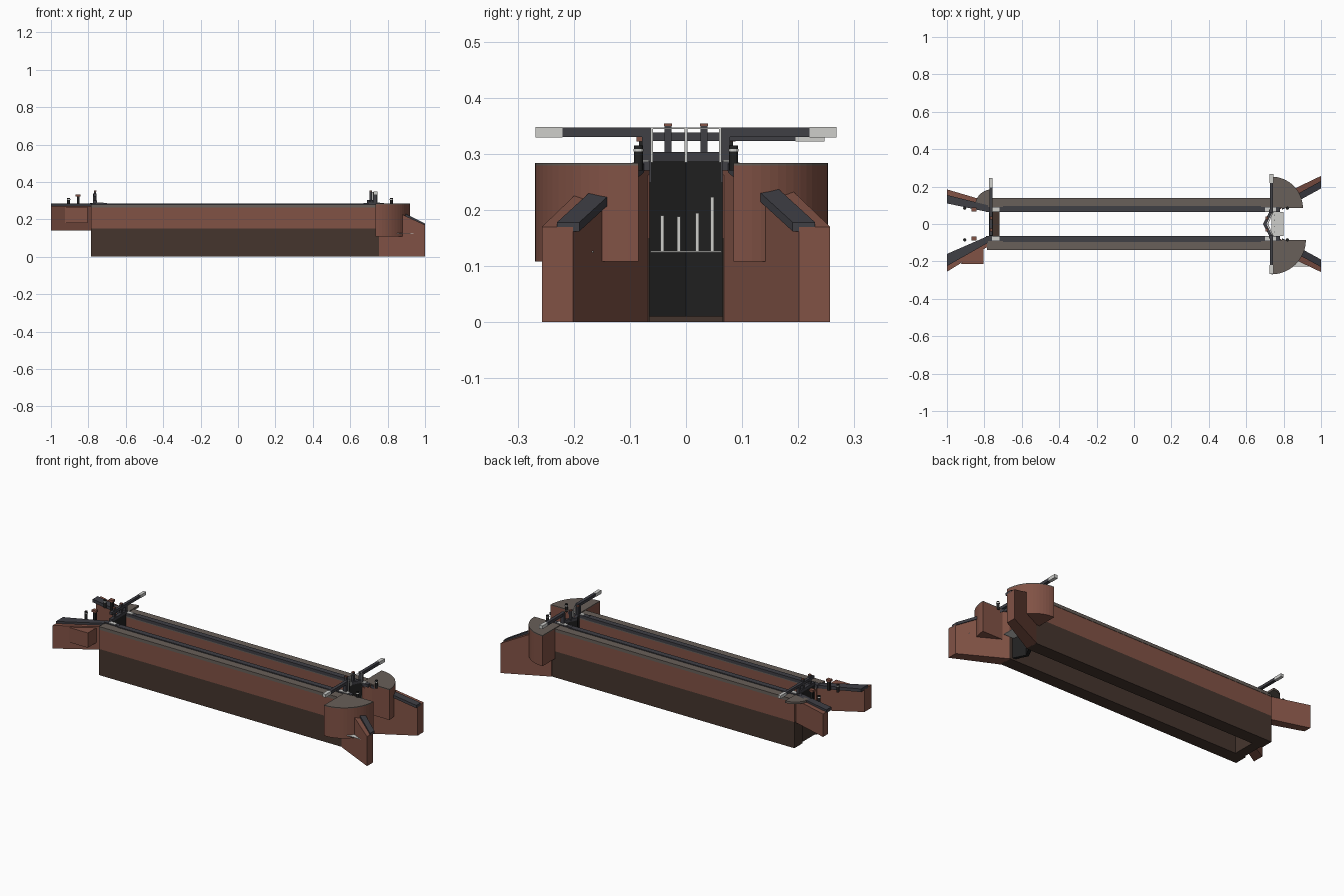
import bpy, bmesh, math
from mathutils import Vector

cube = bpy.data.objects.get("Cube")
if cube:
    bpy.data.objects.remove(cube)


def material(name, *rgb):
    m = bpy.data.materials.new(name)
    m.use_nodes = True
    m.diffuse_color = (*rgb, 1)
    m.node_tree.nodes["Principled BSDF"].inputs["Base Color"].default_value = (*rgb, 1)
    return m


BRICK = material("red brick", .22, .085, .06)
DAMP = material("damp brick", .06, .036, .027)
PAVING = material("grey paving", .14, .115, .1)
COPING = material("dark coping", .05, .05, .06)
GATE = material("black timber", .015, .015, .015)
WHITE = material("white paint", .62, .62, .6)


def prism(name, pts, low, high, mat):
    """Upright prism; low and high are heights, or functions of x."""
    lo = low if callable(low) else lambda x: low
    hi = high if callable(high) else lambda x: high
    bm = bmesh.new()
    a = [bm.verts.new((x, y, lo(x))) for x, y in pts]
    b = [bm.verts.new((x, y, hi(x))) for x, y in pts]
    n = len(pts)
    bm.faces.new(a[::-1])
    bm.faces.new(b)
    for i in range(n):
        j = (i + 1) % n
        bm.faces.new((a[i], a[j], b[j], b[i]))
    bmesh.ops.recalc_face_normals(bm, faces=bm.faces)
    me = bpy.data.meshes.new(name)
    bm.to_mesh(me)
    bm.free()
    me.materials.append(mat)
    ob = bpy.data.objects.new(name, me)
    bpy.context.collection.objects.link(ob)
    return ob


def box(name, x0, x1, y0, y1, z0, z1, mat):
    return prism(name, [(x0, y0), (x1, y0), (x1, y1), (x0, y1)], z0, z1, mat)


def post(name, x, y, r, z0, z1, mat, sides=12):
    pts = [(x + r * math.cos(t * math.tau / sides), y + r * math.sin(t * math.tau / sides))
           for t in range(sides)]
    return prism(name, pts, z0, z1, mat)


def sector(name, x, y, r, start, z0, z1, mat, steps=16):
    arc = [math.radians(start + 90 * i / steps) for i in range(steps + 1)]
    pts = [(x, y)] + [(x + r * math.cos(t), y + r * math.sin(t)) for t in arc]
    return prism(name, pts, z0, z1, mat)


def slab(name, x0, x1, a0, a1, b0, b1, low, high, mat):
    """Splayed wall: y runs a0..a1 at x0 and b0..b1 at x1."""
    return prism(name, [(x0, a0), (x1, b0), (x1, b1), (x0, a1)], low, high, mat)


def slope(x):
    return .17 + min((1 - x) * .5, .112)


TOP = .28
for s, side in ((1, "left"), (-1, "right")):
    def sbox(name, x0, x1, y0, y1, z0, z1, mat):
        return box(f"{side}_{name}", x0, x1, s * y0, s * y1, z0, z1, mat)

    # Chamber wall in layers
    sbox("wall_base", -.785, .76, .065, .138, 0, .15, DAMP)
    sbox("wall_brick", -.785, .76, .065, .138, .15, .262, BRICK)
    sbox("wall_paving", -.785, .74, .065, .14, .262, TOP, PAVING)
    sbox("wall_coping", -.7, .68, .064, .095, .268, .285, COPING)
    for x0, x1 in ((-.79, -.7), (.67, .78)):
        sbox("coping_stone", x0, x1, .064, .09, .27, .286, COPING)
        sbox("coping_stone_paint", x0 + .03, x1 - .02, .066, .088, .286, .289, WHITE)

    # Lower wing wall with sloping coping
    slab(f"{side}_lower_wing", .755, 1, s * .065, s * .14, s * .201, s * .257, 0, slope, BRICK)
    slab(f"{side}_lower_wing_coping", .79, 1, s * .075, s * .115, s * .19, s * .23,
         lambda x: slope(x) - .008, lambda x: slope(x) + .008, COPING)

    # Quarter-round abutment with paved top
    r = .168 if s > 0 else .184
    start = 0 if s > 0 else 270
    sector(f"{side}_abutment", .735, s * .085, r, start, .108, .279, BRICK)
    sector(f"{side}_abutment_paving", .735, s * .085, r, start, .279, .284, PAVING)

    # Upper wing wall
    inner, outer = (.14, .185) if s > 0 else (.19, .255)
    slab(f"{side}_upper_wing", -1, -.78, s * inner, s * outer, s * .065, s * .12,
         .14, .272, BRICK)
    slab(f"{side}_upper_wing_coping", -1, -.78, s * (inner - .03), s * (outer - .03),
         s * .064, s * .1, .266, .284, COPING)

    # Mooring posts with white bands, and paddle stands
    for x in (-.905, .82):
        post(f"{side}_mooring_post", x, s * .085, .008, .27, .315, GATE)
        post(f"{side}_mooring_band", x, s * .085, .009, .304, .309, WHITE)
    sbox("paddle_stand", -.862, -.848, .07, .084, .27, .325, GATE)
    sbox("paddle_stand_cap", -.868, -.842, .066, .088, .322, .334, BRICK)

    # Lower mitre gate leaf
    slab(f"{side}_lower_gate", .69, .73, 0, 0, s * .066, s * .066, .01, .3, GATE)
    leaf = [(.69, 0), (.708, 0), (.742, s * .066), (.724, s * .066)]
    prism(f"{side}_lower_gate_leaf", leaf, .01, .287, GATE)
    prism(f"{side}_lower_gate_rail", leaf, .287, .303, COPING)
    box(f"{side}_heel_post", .722, .742, s * .062, s * .078, .25, .345, COPING)
    sbox("balance_beam", .726, .744, .06, .22, .33, .347, COPING)
    sbox("balance_beam_tip", .725, .745, .22, .268, .329, .348, WHITE)
    sbox("paddle_rod", .703, .716, .026, .038, .295, .35, COPING)
    sbox("paddle_rod_cap", .702, .717, .025, .039, .35, .354, BRICK)
    sbox("handrail_post", .743, .747, .059, .063, .285, .347, WHITE)
    prism(f"{side}_handrail", [(.712, 0), (.716, 0), (.747, s * .063), (.743, s * .063)],
          .344, .347, WHITE)

for ob in [o for o in bpy.data.objects if o.name.endswith("_lower_gate")]:
    bpy.data.objects.remove(ob)

# Handrail centre, and footboard with depth markers
box("handrail_centre_post", .713, .718, -.003, .003, .285, .347, WHITE)
box("footboard", .735, .8, -.063, .063, .124, .127, WHITE)
for y, h in ((-.042, .19), (-.013, .188), (.02, .195), (.047, .223)):
    box("depth_marker", .75, .754, y - .003, y + .003, .126, h, WHITE)

# Small side landing at the lower wing
box("side_landing", .845, .94, -.228, -.165, .124, .127, WHITE)
box("landing_stay", .88, .886, -.153, -.149, .125, .16, COPING)

# Upper sill, single gate leaf and its beam
box("upper_sill", -.775, -.72, -.065, .065, 0, .15, DAMP)
box("upper_gate", -.772, -.756, -.065, .065, .15, .285, GATE)
box("upper_gate_rail", -.774, -.754, -.065, .065, .285, .3, COPING)
box("upper_heel_post", -.774, -.756, .06, .078, .26, .338, COPING)
box("upper_balance_beam", -.773, -.757, -.062, .195, .323, .338, COPING)
box("upper_balance_beam_tip", -.774, -.756, .195, .247, .322, .339, WHITE)
for y in (-.032, .032):
    box("upper_paddle_rod", -.77, -.758, y - .006, y + .006, .295, .35, COPING)
    box("upper_paddle_rod_cap", -.771, -.757, y - .007, y + .007, .35, .354, BRICK)

# Upper bank details: paved quarter and brick buttress
sector("upper_bank_paving", -.76, .095, .09, 90, .272, .284, PAVING)
prism("upper_buttress", [(-.925, -.213), (-.805, -.213), (-.805, -.12), (-.86, -.12)],
      .18, .265, BRICK)
